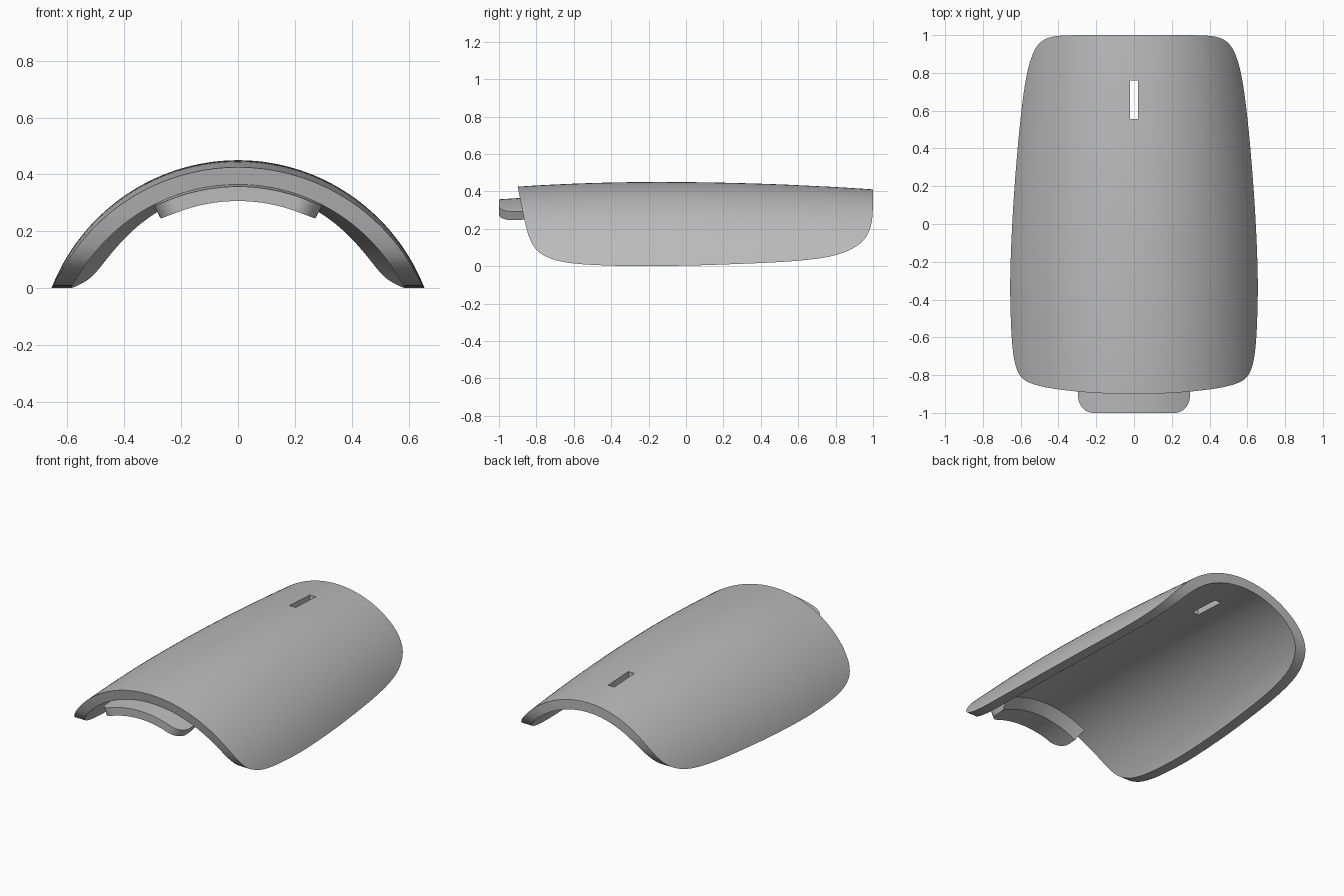
import bpy, bmesh, math
from mathutils import Vector

default = bpy.data.objects.get("Cube")
if default:
    bpy.data.objects.remove(default, do_unlink=True)

grey = bpy.data.materials.new("plain grey")
GREY = (0.5, 0.5, 0.5, 1)
grey.diffuse_color = GREY
grey.use_nodes = True
grey.node_tree.nodes["Principled BSDF"].inputs["Base Color"].default_value = GREY

THICK = 0.062


def apex(y):
    """Height of the crown along the length."""
    d = y + 0.15
    return 0.45 - (0.044 if d < 0 else 0.030) * d * d


def radius(y):
    """Outer radius, tapering toward the back."""
    return 0.705 - 0.105 * max(0, (y + 0.4) / 1.4) ** 1.5


def on_arc(angle, y, depth):
    r = radius(y)
    return Vector(((r - depth) * math.sin(angle), y,
                   apex(y) - r + (r - depth) * math.cos(angle)))


def loft(name, rings):
    """Join equal closed rings into a capped solid."""
    bm = bmesh.new()
    rows = [[bm.verts.new(p) for p in ring] for ring in rings]
    n = len(rows[0])
    for a, b in zip(rows, rows[1:]):
        for i in range(n):
            j = (i + 1) % n
            bm.faces.new((a[i], a[j], b[j], b[i]))
    bm.faces.new(rows[0])
    bm.faces.new(rows[-1])
    bmesh.ops.recalc_face_normals(bm, faces=bm.faces)
    mesh = bpy.data.meshes.new(name)
    bm.to_mesh(mesh)
    bm.free()
    obj = bpy.data.objects.new(name, mesh)
    obj.data.materials.append(grey)
    bpy.context.collection.objects.link(obj)
    return obj


def activate(obj):
    bpy.ops.object.select_all(action='DESELECT')
    obj.select_set(True)
    bpy.context.view_layer.objects.active = obj


def cut(obj, cutter, operation):
    mod = obj.modifiers.new("cut", 'BOOLEAN')
    mod.operation, mod.solver, mod.object = operation, 'EXACT', cutter
    activate(obj)
    bpy.ops.object.modifier_apply(modifier=mod.name)
    bpy.data.objects.remove(cutter, do_unlink=True)


def smooth_path(points, steps=4):
    """Catmull-Rom curve through the points."""
    pts = [Vector(p) for p in points]
    pts = [2 * pts[0] - pts[1]] + pts + [2 * pts[-1] - pts[-2]]
    out = []
    for a, b, c, d in zip(pts, pts[1:], pts[2:], pts[3:]):
        for k in range(steps):
            t = k / steps
            out.append(0.5 * (2 * b + (c - a) * t + (2 * a - 5 * b + 4 * c - d) * t * t
                              + (3 * b - a - 3 * c + d) * t ** 3))
    return out + [pts[-2]]


# Curved shell: tapered arched tube wall
angles = [-1.5 + 3.0 * i / 96 for i in range(97)]
rings = []
for k in range(45):
    y = -1.05 + 2.2 * k / 44
    rings.append([on_arc(a, y, 0) for a in angles]
                 + [on_arc(a, y, THICK) for a in reversed(angles)])
shell = loft("curved_shell", rings)

# Side outline trims the shell ends, lower edges and rounded corners
outline = smooth_path([
    (-0.865, 0.25), (-0.845, 0.175), (-0.82, 0.115), (-0.78, 0.07), (-0.72, 0.04),
    (-0.65, 0.022), (-0.55, 0.01), (-0.4, 0.003), (-0.25, 0), (0, 0.003), (0.2, 0.009),
    (0.5, 0.022), (0.7, 0.04), (0.82, 0.065), (0.9, 0.1), (0.95, 0.14),
    (0.98, 0.19), (0.995, 0.25), (1, 0.33)])
outline = [(-0.935, 0.6)] + [tuple(p) for p in outline] + [(1, 0.6)]
trim = loft("trim_cutter", [[(x, y, z) for y, z in outline] for x in (-1, 1)])
cut(shell, trim, 'INTERSECT')

# Slot through the crown near the back
slot = loft("slot_cutter", [[(-0.022, 0.555, z), (0.022, 0.555, z),
                             (0.022, 0.76, z), (-0.022, 0.76, z)] for z in (0.2, 0.6)])
cut(shell, slot, 'DIFFERENCE')

# Front tab under the shell, rounded at both front corners
HALF, CORNER = 0.478, 0.14
half = [HALF * i / 16 * (1 - CORNER / HALF) for i in range(17)]
half += [HALF - CORNER + CORNER * math.sin(math.pi / 2 * i / 12) for i in range(1, 13)]
rings = []
for a in [-v for v in reversed(half[1:])] + half:
    over = max(0, (abs(a) - HALF + CORNER) / CORNER)
    front = -1 + 0.09 * (1 - math.sqrt(max(0, 1 - over * over)))
    rings.append([on_arc(a, front, THICK - 0.001), on_arc(a, -0.8, THICK - 0.001),
                  on_arc(a, -0.86, THICK + 0.05), on_arc(a, front, THICK + 0.05)])
tab = loft("front_tab", rings)

# Smooth curves with crisp rims
for obj in (shell, tab):
    activate(obj)
    bpy.ops.object.shade_smooth_by_angle(angle=math.radians(30))
